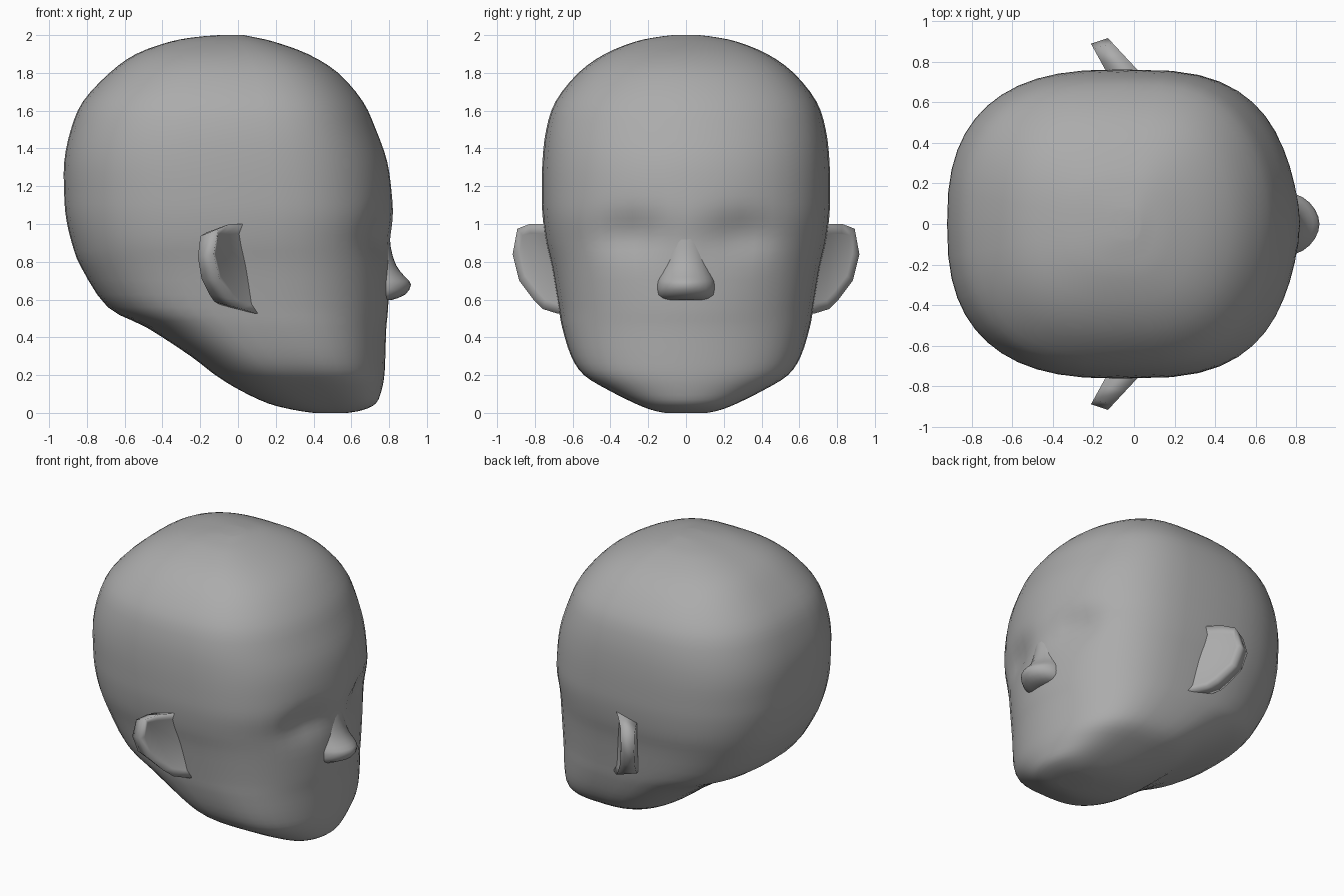
import bpy, bmesh, math

if "Cube" in bpy.data.objects:
    bpy.data.objects.remove(bpy.data.objects["Cube"])

grey = bpy.data.materials.new("grey")
grey.diffuse_color = (0.41, 0.41, 0.41, 1)
grey.use_nodes = True
grey.node_tree.nodes["Principled BSDF"].inputs["Base Color"].default_value = grey.diffuse_color

def finish(name, bm, angle=60):
    bmesh.ops.recalc_face_normals(bm, faces=bm.faces)
    me = bpy.data.meshes.new(name)
    bm.to_mesh(me)
    bm.free()
    me.materials.append(grey)
    ob = bpy.data.objects.new(name, me)
    bpy.context.collection.objects.link(ob)
    bpy.ops.object.select_all(action='DESELECT')
    ob.select_set(True)
    bpy.context.view_layer.objects.active = ob
    bpy.ops.object.shade_smooth_by_angle(angle=math.radians(angle))
    return ob

def spline(rows, sub):
    # smooth in-between rows (Catmull-Rom)
    out = []
    last = len(rows) - 1
    for i in range(last):
        a, b, c, d = rows[max(i - 1, 0)], rows[i], rows[i + 1], rows[min(i + 2, last)]
        for k in range(sub):
            t = k / sub
            out.append([0.5 * (2*q + (r - p)*t + (2*p - 5*q + 4*r - s)*t*t + (3*q - p - 3*r + s)*t**3)
                        for p, q, r, s in zip(a, b, c, d)])
    return out + [list(rows[-1])]

def loft(name, rows, n, power, sub, shape=None):
    # each row: z, back x, widest x, front x, half width
    # power: exponents of the outline, front x, front y, back
    pf, qf, pb = power
    bm = bmesh.new()
    rings = []
    for z, xb, xc, xf, w in spline(rows, sub):
        ring = []
        for j in range(n):
            c, s = math.cos(2*math.pi*j/n), math.sin(2*math.pi*j/n)
            px, py = (pf, qf) if c > 0 else (pb, pb)
            u = math.copysign(abs(c)**(2/px), c)
            v = math.copysign(abs(s)**(2/py), s)
            x, y = xc + u*((xf - xc) if u > 0 else (xc - xb)), w*v
            if shape:
                x = shape(x, y, z)
            ring.append(bm.verts.new((x, y, z)))
        rings.append(ring)
    for a, b in zip(rings, rings[1:]):
        for j in range(n):
            k = (j + 1) % n
            bm.faces.new((a[j], a[k], b[k], b[j]))
    bm.faces.new(rings[0])
    bm.faces.new(rings[-1])
    return finish(name, bm)

# Head with shallow eye sockets
def sockets(x, y, z):
    if x < 0.3:
        return x
    return x - 0.055*math.exp(-((abs(y) - 0.29)/0.16)**2 - ((z - 0.95)/0.12)**2)

loft("head", [
    (0.00, 0.40, 0.50, 0.58, 0.11),
    (0.015, 0.30, 0.47, 0.66, 0.18),
    (0.05, 0.16, 0.42, 0.73, 0.27),
    (0.12, 0.01, 0.34, 0.76, 0.41),
    (0.20, -0.12, 0.26, 0.775, 0.54),
    (0.30, -0.25, 0.17, 0.78, 0.608),
    (0.45, -0.48, 0.06, 0.785, 0.655),
    (0.56, -0.69, 0.00, 0.795, 0.675),
    (0.77, -0.83, -0.03, 0.80, 0.71),
    (0.90, -0.88, -0.05, 0.805, 0.74),
    (1.03, -0.91, -0.05, 0.82, 0.758),
    (1.15, -0.92, -0.06, 0.815, 0.763),
    (1.33, -0.92, -0.08, 0.79, 0.76),
    (1.50, -0.885, -0.08, 0.73, 0.74),
    (1.65, -0.82, -0.08, 0.66, 0.69),
    (1.80, -0.68, -0.08, 0.53, 0.57),
    (1.90, -0.54, -0.07, 0.37, 0.43),
    (1.965, -0.36, -0.06, 0.19, 0.27),
    (1.99, -0.22, -0.05, 0.08, 0.15),
    (2.00, -0.10, -0.03, 0.03, 0.07)], 48, (3.2, 1.95, 2.6), 3, sockets)

# Nose
loft("nose", [
    (0.597, 0.65, 0.74, 0.81, 0.12),
    (0.625, 0.65, 0.75, 0.885, 0.15),
    (0.68, 0.65, 0.75, 0.916, 0.155),
    (0.72, 0.65, 0.74, 0.885, 0.145),
    (0.78, 0.65, 0.74, 0.838, 0.12),
    (0.88, 0.65, 0.72, 0.808, 0.11),
    (1.02, 0.65, 0.70, 0.80, 0.11)], 24, (2.0, 1.8, 2), 2)

# Ears: angled plates with a hollowed front
OUTLINE = [(0.55, 0.97), (0.76, 1.0), (0.83, 1.0), (0.895, 0.975), (0.92, 0.84),
           (0.885, 0.70), (0.81, 0.60), (0.76, 0.55), (0.68, 0.525), (0.52, 0.57)]

def ear(name, side):
    bm = bmesh.new()
    front = [bm.verts.new((0.02 - (y - 0.76)*0.93, side*(y - 0.002), z)) for y, z in OUTLINE]
    back = [bm.verts.new((-0.13 - (y - 0.77)*0.55, side*(y - 0.03), 0.76 + (z - 0.76)*0.82))
            for y, z in OUTLINE]
    n = len(OUTLINE)
    for i in range(n):
        k = (i + 1) % n
        bm.faces.new((front[i], front[k], back[k], back[i]))
    bm.faces.new(back[::-1])
    bowl = bm.faces.new(front)
    bm.normal_update()
    bmesh.ops.inset_region(bm, faces=[bowl], thickness=0.05)
    for v in bowl.verts:
        v.co.x -= 0.025
    finish(name, bm, 180)

ear("left_ear", 1)
ear("right_ear", -1)
